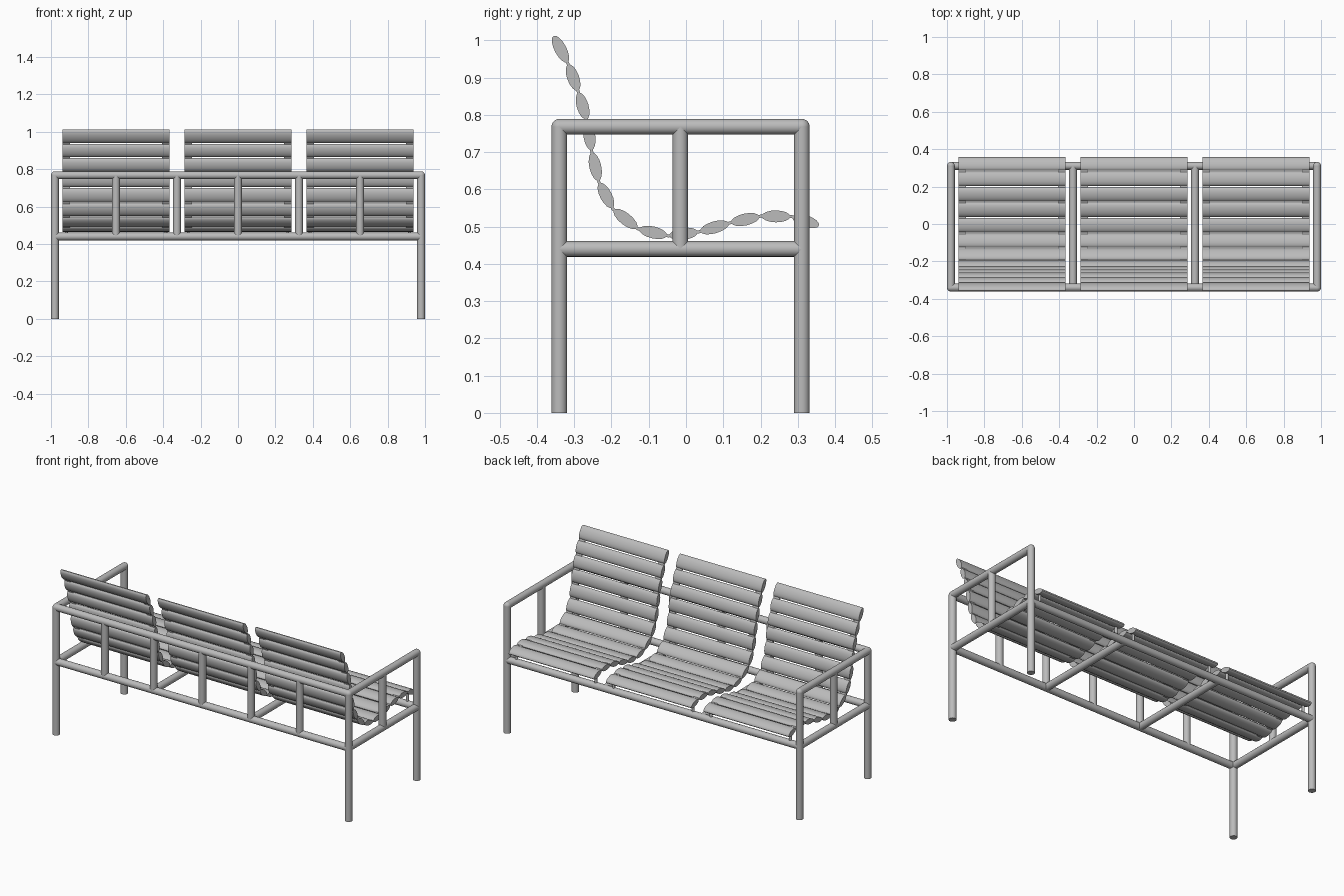
import bpy, bmesh, math
from mathutils import Vector

if "Cube" in bpy.data.objects:
    bpy.data.objects.remove(bpy.data.objects["Cube"], do_unlink=True)

grey = bpy.data.materials.new("brushed grey")
grey.use_nodes = True
COLOR = (0.5, 0.5, 0.5, 1)
grey.diffuse_color = COLOR
grey.node_tree.nodes["Principled BSDF"].inputs["Base Color"].default_value = COLOR

R = 0.021                     # tube radius
X, BACK, FRONT = 0.979, -0.34, 0.311
TOP, RAIL = 0.768, 0.44


def finish(name, bm):
    bmesh.ops.recalc_face_normals(bm, faces=bm.faces)
    mesh = bpy.data.meshes.new(name)
    bm.to_mesh(mesh)
    bm.free()
    mesh.materials.append(grey)
    obj = bpy.data.objects.new(name, mesh)
    bpy.context.collection.objects.link(obj)
    bpy.ops.object.select_all(action='DESELECT')
    obj.select_set(True)
    bpy.context.view_layer.objects.active = obj
    bpy.ops.object.shade_smooth_by_angle(angle=math.radians(40))
    return obj


def tube(name, a, b, r=R):
    a, b = Vector(a), Vector(b)
    bm = bmesh.new()
    bmesh.ops.create_cone(bm, cap_ends=True, segments=20, radius1=r, radius2=r,
                          depth=(b - a).length)
    turn = (b - a).to_track_quat('Z', 'Y').to_matrix().to_4x4()
    turn.translation = (a + b) / 2
    bm.transform(turn)
    return finish(name, bm)


def elbow(name, p):
    bm = bmesh.new()
    bmesh.ops.create_uvsphere(bm, u_segments=20, v_segments=12, radius=R)
    bmesh.ops.translate(bm, verts=bm.verts, vec=p)
    return finish(name, bm)


def extrude_x(bm, section, x0, x1):
    """Solid bar with a closed (y, z) section."""
    ends = [[bm.verts.new((x, y, z)) for y, z in section] for x in (x0, x1)]
    for ring in ends:
        bm.faces.new(ring)
    for i in range(len(section)):
        j = (i + 1) % len(section)
        bm.faces.new((ends[0][i], ends[0][j], ends[1][j], ends[1][i]))


# Side frames: legs, armrests, lower rails and arm posts
for side, x in (("left", X), ("right", -X)):
    for end, y in (("front", FRONT), ("back", BACK)):
        tube(f"{side}_{end}_leg", (x, y, 0), (x, y, TOP))
        elbow(f"{side}_{end}_elbow", (x, y, TOP))
    tube(f"{side}_armrest", (x, BACK, TOP), (x, FRONT, TOP))
    tube(f"{side}_lower_rail", (x, BACK, RAIL), (x, FRONT, RAIL))
    tube(f"{side}_arm_post", (x, -0.015, RAIL), (x, -0.015, TOP))

# Long rails, back posts and cross rails
tube("back_top_rail", (-X, BACK, TOP), (X, BACK, TOP))
tube("back_lower_rail", (-X, BACK, RAIL), (X, BACK, RAIL))
tube("front_lower_rail", (-X, FRONT, RAIL), (X, FRONT, RAIL))
for i in range(-2, 3):
    tube("back_post", (i * X / 3, BACK, RAIL), (i * X / 3, BACK, TOP))
for s in (-1, 1):
    tube("cross_rail", (s * X / 3, BACK, RAIL), (s * X / 3, FRONT, RAIL))

# Seat curve (y, z) through the joints between slats, from top to front edge
curve = [Vector(p) for p in (
    (-0.357, 1.015), (-0.317, 0.938), (-0.289, 0.862), (-0.266, 0.785),
    (-0.253, 0.702), (-0.234, 0.62), (-0.196, 0.547), (-0.129, 0.494),
    (-0.048, 0.475), (0.035, 0.486), (0.118, 0.51), (0.2, 0.528),
    (0.283, 0.527), (0.36, 0.502))]
HALF = 0.286

for label, cx in (("left", 0.652), ("middle", 0), ("right", -0.652)):
    # Lens-shaped slats
    bm = bmesh.new()
    for a, b in zip(curve, curve[1:]):
        mid, along = (a + b) / 2, (b - a).normalized()
        across = Vector((-along.y, along.x))
        half = (b - a).length * 0.46
        section = []
        for k in range(16):
            t = math.tau * k / 16
            section.append(mid + along * half * math.cos(t) + across * 0.016 * math.sin(t))
        extrude_x(bm, section, cx - HALF, cx + HALF)
    finish(f"{label}_seat_slats", bm)

    # Thin straps joining the slats, and short props on the front rail
    bm = bmesh.new()
    for s in (-1, 1):
        x0, x1 = sorted((cx + s * (HALF - 0.001), cx + s * (HALF - 0.04)))
        for a, b in zip(curve, curve[1:]):
            along = (b - a).normalized()
            w = Vector((-along.y, along.x)) * 0.004
            a2, b2 = a + along * 0.006, b - along * 0.006
            if a is not curve[0]:
                a2 = a - along * 0.001
            if b is not curve[-1]:
                b2 = b + along * 0.001
            extrude_x(bm, [a2 - w, b2 - w, b2 + w, a2 + w], x0, x1)
    finish(f"{label}_seat_straps", bm)
    for s in (-1, 1):
        x = cx + s * (HALF - 0.02)
        tube(f"{label}_seat_prop", (x, FRONT, RAIL), (x, FRONT, 0.515), 0.008)
